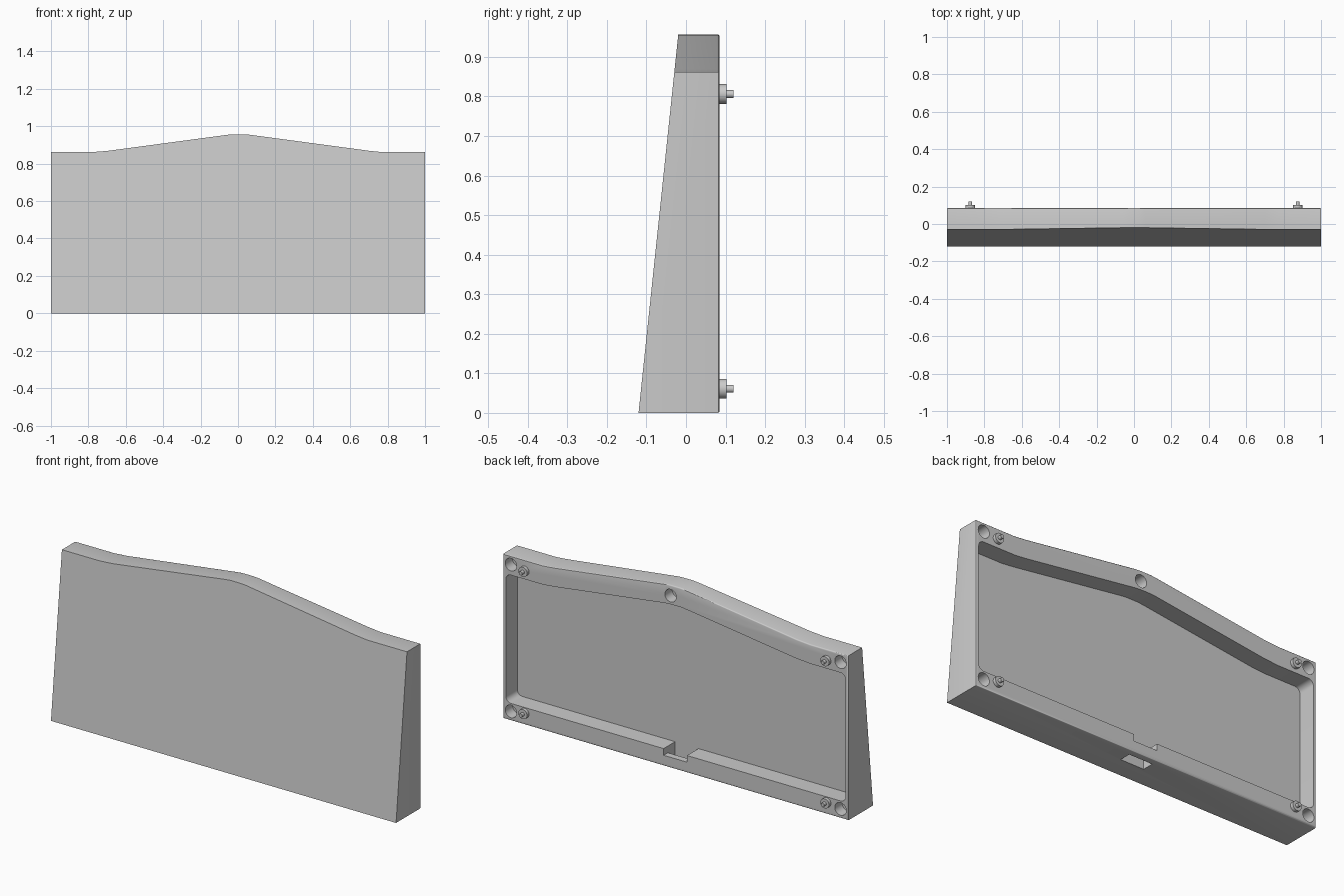
import bpy, bmesh, math
from mathutils import Matrix

cube = bpy.data.objects.get("Cube")
if cube:
    bpy.data.objects.remove(cube, do_unlink=True)

BACK, FLOOR = 0.085, -0.01
grey = bpy.data.materials.new("light_grey")
grey.use_nodes = True
colour = (0.6, 0.6, 0.6, 1)
grey.diffuse_color = colour
grey.node_tree.nodes["Principled BSDF"].inputs["Base Color"].default_value = colour


def finish(name, bm):
    bmesh.ops.recalc_face_normals(bm, faces=bm.faces)
    mesh = bpy.data.meshes.new(name)
    bm.to_mesh(mesh)
    bm.free()
    obj = bpy.data.objects.new(name, mesh)
    mesh.materials.append(grey)
    bpy.context.collection.objects.link(obj)
    return obj


def prism(outline, y0, y1):
    """Extrude an x-z outline along y."""
    bm = bmesh.new()
    face = bm.faces.new([bm.verts.new((x, y0, z)) for x, z in outline])
    new = bmesh.ops.extrude_face_region(bm, geom=[face])["geom"]
    verts = [v for v in new if isinstance(v, bmesh.types.BMVert)]
    bmesh.ops.translate(bm, verts=verts, vec=(0, y1 - y0, 0))
    return bm


def box(name, x0, x1, y0, y1, z0, z1):
    return finish(name, prism([(x0, z0), (x1, z0), (x1, z1), (x0, z1)], y0, y1))


def add_cylinder(bm, x, z, radius, y0, y1):
    place = Matrix.Translation((x, (y0 + y1) / 2, z)) @ Matrix.Rotation(math.pi / 2, 4, 'X')
    bmesh.ops.create_cone(bm, cap_ends=True, segments=32, radius1=radius,
                          radius2=radius, depth=y1 - y0, matrix=place)


def smooth(obj):
    bpy.ops.object.select_all(action='DESELECT')
    obj.select_set(True)
    bpy.context.view_layer.objects.active = obj
    bpy.ops.object.shade_smooth_by_angle(angle=math.radians(30))


# Wedge body: peaked top, leaning front, softened back rim
crest = [(1, 0.862), (0.77, 0.862), (0.7, 0.869), (0.06, 0.955), (0.03, 0.957),
         (-0.03, 0.957), (-0.06, 0.954), (-0.7, 0.868), (-0.78, 0.862), (-1, 0.862)]
bm = prism([(-1, 0), (1, 0)] + crest, -0.12, BACK)
for v in bm.verts:
    if v.co.y < 0:
        v.co.y = -0.12 + v.co.z * 0.105
rim = [e for e in bm.edges if all(v.co.y > BACK - 0.001 for v in e.verts)]
bmesh.ops.bevel(bm, geom=rim, offset=0.006, segments=3, profile=0.5, affect='EDGES')
body = finish("case_body", bm)

# Cavity cutter with rounded corners, following the crest
side = 0.985
inner = [(max(-side, min(side, x)), z - 0.1) for x, z in crest]
bm = prism([(-side, 0.09), (side, 0.09)] + inner, FLOOR, BACK + 0.1)
corners = [e for e in bm.edges if abs(e.verts[0].co.y - e.verts[1].co.y) > 0.1
           and abs(e.verts[0].co.x) > side - 0.001]
bmesh.ops.bevel(bm, geom=corners, offset=0.03, segments=6, profile=0.5, affect='EDGES')
cutters = [finish("cavity_cutter", bm)]

# Cable notch in the lower ledge and the slot through the underside
cutters.append(box("notch_cutter", -0.065, 0.07, FLOOR, BACK + 0.1, 0.055, 0.2))
cutters.append(box("slot_cutter", -0.065, 0.07, FLOOR, 0.05, -0.1, 0.1))

# Round sockets in the back rim
bm = bmesh.new()
sockets = [(s * 0.955, z) for s in (-1, 1) for z in (0.048, 0.817)] + [(0.03, 0.902)]
for x, z in sockets:
    add_cylinder(bm, x, z, 0.033, 0.025, BACK + 0.1)
cutters.append(finish("socket_cutter", bm))

bpy.context.view_layer.objects.active = body
for cutter in cutters:
    cutter.hide_render = True
    mod = body.modifiers.new(cutter.name, 'BOOLEAN')
    mod.operation, mod.solver, mod.object = 'DIFFERENCE', 'EXACT', cutter
    bpy.ops.object.modifier_apply(modifier=mod.name)
for cutter in cutters:
    bpy.data.objects.remove(cutter, do_unlink=True)
smooth(body)

# Stepped locating pegs
for label, x in (("right", -0.875), ("left", 0.875)):
    for level, z in (("lower", 0.061), ("upper", 0.806)):
        bm = bmesh.new()
        add_cylinder(bm, x, z, 0.025, BACK - 0.005, 0.102)
        add_cylinder(bm, x, z, 0.01, 0.1, 0.12)
        smooth(finish(f"{level}_{label}_peg", bm))
